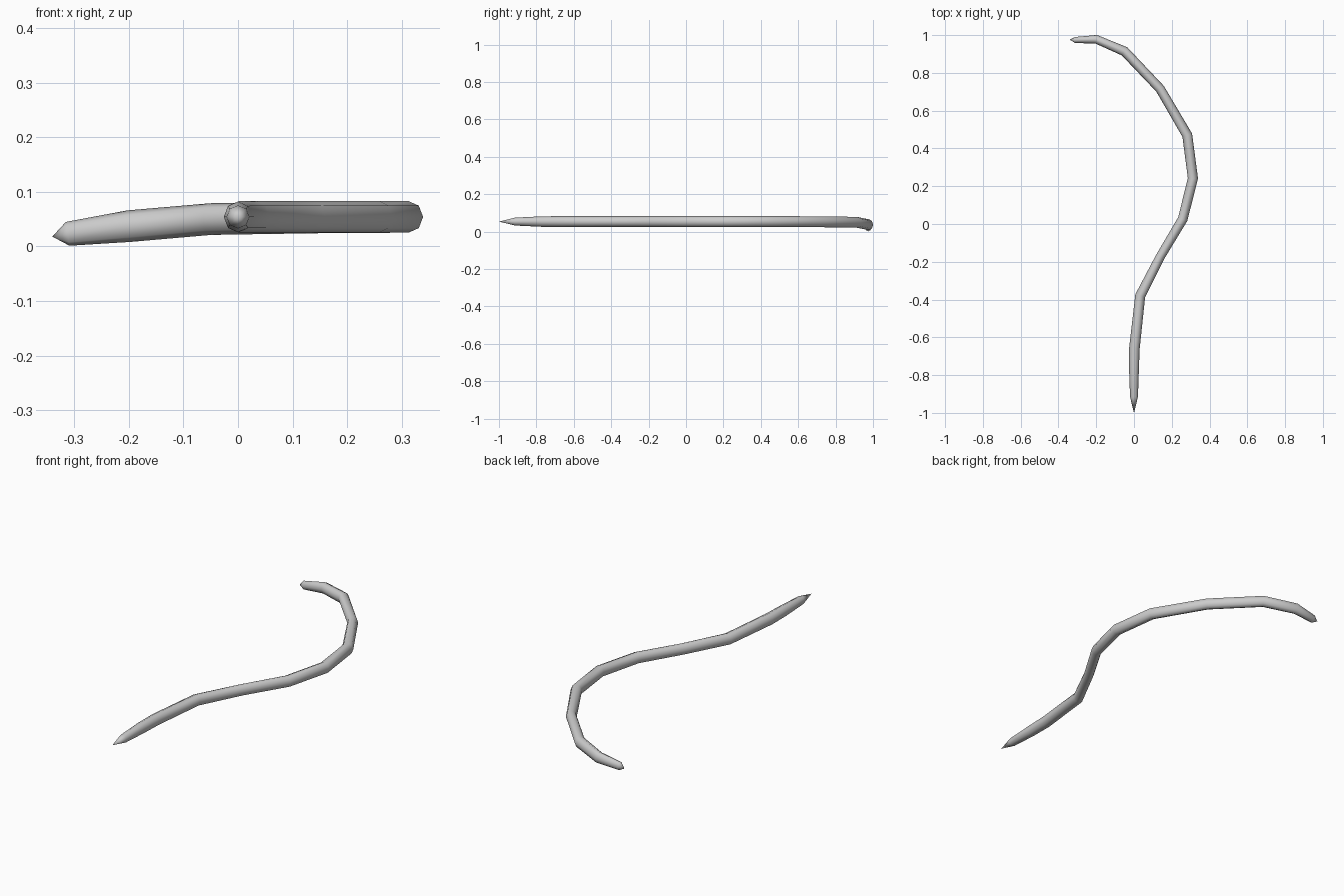
import bpy, bmesh, math
from mathutils import Vector

if "Cube" in bpy.data.objects:
    bpy.data.objects.remove(bpy.data.objects["Cube"])

SIDES = 8
# Centre line stations: x, y, z, sideways radius, vertical radius
stations = [
    (0.0, -0.915, 0.054, 0.021, 0.021),
    (0.0, -0.77, 0.054, 0.026, 0.028),
    (0.002, -0.66, 0.054, 0.028, 0.029),
    (0.033, -0.38, 0.054, 0.027, 0.029),
    (0.138, -0.175, 0.054, 0.024, 0.029),
    (0.258, 0.026, 0.054, 0.026, 0.029),
    (0.312, 0.242, 0.054, 0.027, 0.029),
    (0.282, 0.47, 0.054, 0.027, 0.029),
    (0.138, 0.716, 0.053, 0.025, 0.029),
    (-0.050, 0.914, 0.050, 0.026, 0.029),
    (-0.200, 0.978, 0.037, 0.023, 0.029),
    (-0.312, 0.974, 0.023, 0.016, 0.022),
]
head_tip = Vector((0.0, -1.0, 0.054))
tail_tip = Vector((-0.340, 0.976, 0.018))

bm = bmesh.new()
centres = [head_tip] + [Vector(s[:3]) for s in stations] + [tail_tip]

# Octagonal rings, each turned to the bisector of its bend
rings = []
for i, (x, y, z, rs, rv) in enumerate(stations, 1):
    c = centres[i]
    t = ((c - centres[i - 1]).normalized() + (centres[i + 1] - c).normalized()).normalized()
    side = t.cross(Vector((0, 0, 1))).normalized()
    up = side.cross(t)
    rings.append([bm.verts.new(c + side * rs * math.cos(a) + up * rv * math.sin(a))
                  for a in (2 * math.pi * k / SIDES for k in range(SIDES))])

# Body skin between rings, pointed ends
for a, b in zip(rings, rings[1:]):
    for k in range(SIDES):
        n = (k + 1) % SIDES
        bm.faces.new((a[k], a[n], b[n], b[k]))
for tip, ring in ((head_tip, rings[0]), (tail_tip, rings[-1])):
    v = bm.verts.new(tip)
    for k in range(SIDES):
        bm.faces.new((v, ring[k], ring[(k + 1) % SIDES]))

bmesh.ops.recalc_face_normals(bm, faces=bm.faces)
mesh = bpy.data.meshes.new("worm_body")
bm.to_mesh(mesh)
bm.free()
body = bpy.data.objects.new("worm_body", mesh)
bpy.context.collection.objects.link(body)
for p in mesh.polygons:
    p.use_smooth = True
